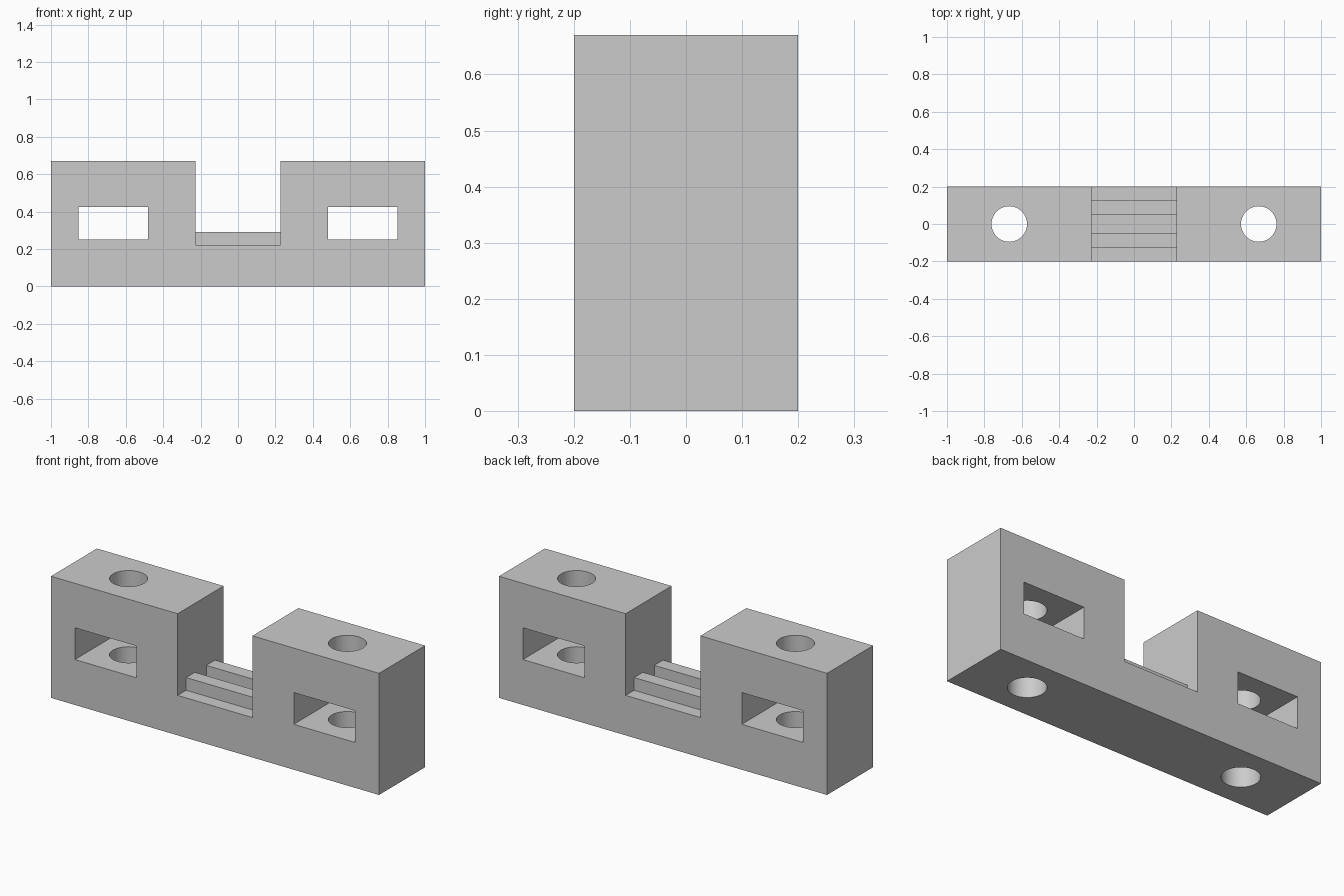
import bpy, bmesh
from mathutils import Vector

cube = bpy.data.objects.get("Cube")
if cube:
    bpy.data.objects.remove(cube, do_unlink=True)

LENGTH, DEPTH, HEIGHT = 2.0, 0.40, 0.67
SLOT_HALF = 0.228
FLOOR, RIDGE_TOP = 0.22, 0.29
HOLE_X, HOLE_R = 0.667, 0.095

grey = bpy.data.materials.new("light grey")
grey.use_nodes = True
colour = (0.6, 0.6, 0.6, 1)
grey.diffuse_color = colour
grey.node_tree.nodes["Principled BSDF"].inputs["Base Color"].default_value = colour


def finish(name, bm):
    """Turn a bmesh into a named object."""
    bmesh.ops.recalc_face_normals(bm, faces=bm.faces)
    mesh = bpy.data.meshes.new(name)
    bm.to_mesh(mesh)
    bm.free()
    mesh.materials.append(grey)
    obj = bpy.data.objects.new(name, mesh)
    bpy.context.collection.objects.link(obj)
    return obj


def prism(name, points, sweep):
    """Extrude a closed outline along a vector."""
    bm = bmesh.new()
    face = bm.faces.new([bm.verts.new(p) for p in points])
    out = bmesh.ops.extrude_face_region(bm, geom=[face])
    moved = [v for v in out["geom"] if isinstance(v, bmesh.types.BMVert)]
    bmesh.ops.translate(bm, verts=moved, vec=Vector(sweep))
    return finish(name, bm)


def box(name, x0, x1, y0, y1, z0, z1):
    outline = [(x0, y0, z0), (x1, y0, z0), (x1, y0, z1), (x0, y0, z1)]
    return prism(name, outline, (0, y1 - y0, 0))


def cylinder(name, x, radius, z0, z1):
    bm = bmesh.new()
    bmesh.ops.create_cone(bm, cap_ends=True, segments=64, radius1=radius,
                          radius2=radius, depth=z1 - z0)
    bmesh.ops.translate(bm, verts=bm.verts, vec=(x, 0, (z0 + z1) / 2))
    return finish(name, bm)


def cut(target, cutter):
    """Subtract a cutter for good and discard it."""
    cutter.hide_render = True
    mod = target.modifiers.new("cut", "BOOLEAN")
    mod.operation, mod.solver, mod.object = "DIFFERENCE", "EXACT", cutter
    bpy.context.view_layer.objects.active = target
    bpy.ops.object.modifier_apply(modifier=mod.name)
    bpy.data.objects.remove(cutter, do_unlink=True)


# Main block
body = box("clamp_block", -LENGTH / 2, LENGTH / 2, -DEPTH / 2, DEPTH / 2, 0, HEIGHT)

# Central slot, its comb-shaped underside leaving two ridges on the floor
half = [(0.05, FLOOR), (0.05, RIDGE_TOP), (0.126, RIDGE_TOP),
        (0.126, FLOOR), (0.3, FLOOR), (0.3, 1)]
comb = half + [(-y, z) for y, z in reversed(half)]
cut(body, prism("slot_cutter", [(-SLOT_HALF, y, z) for y, z in comb],
                (2 * SLOT_HALF, 0, 0)))

# Nut windows through the depth and bolt holes through the height
for side in (-1, 1):
    x = side * HOLE_X
    cut(body, box("window_cutter", x - 0.187, x + 0.187, -0.4, 0.4, 0.25, 0.425))
    cut(body, cylinder("hole_cutter", x, HOLE_R, -0.2, 1))

# Smooth hole walls, sharp block edges
bpy.ops.object.select_all(action="DESELECT")
body.select_set(True)
bpy.context.view_layer.objects.active = body
bpy.ops.object.shade_smooth_by_angle()
